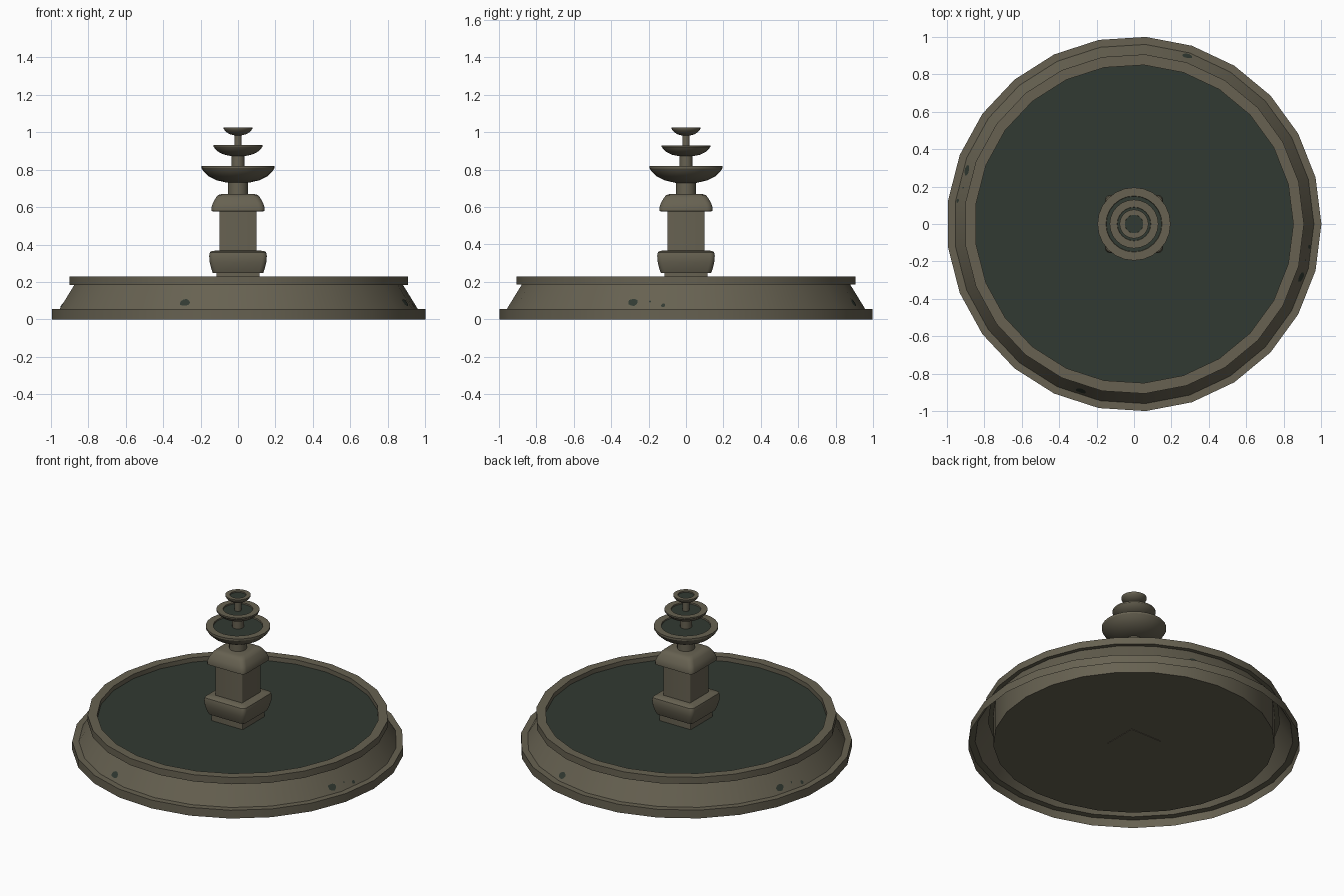
import bpy, bmesh, math, random

if "Cube" in bpy.data.objects:
    bpy.data.objects.remove(bpy.data.objects["Cube"])

random.seed(4)


def material(name, rgb):
    m = bpy.data.materials.new(name)
    m.diffuse_color = (*rgb, 1)
    m.use_nodes = True
    m.node_tree.nodes["Principled BSDF"].inputs["Base Color"].default_value = m.diffuse_color
    return m


STONE = material("weathered_stone", (0.135, 0.121, 0.083))
WATER = material("murky_green_water", (0.031, 0.042, 0.032))


def finish(name, bm, mat, smooth=30, normals=True):
    if normals:
        bmesh.ops.recalc_face_normals(bm, faces=bm.faces)
    me = bpy.data.meshes.new(name)
    bm.to_mesh(me)
    bm.free()
    me.materials.append(mat)
    ob = bpy.data.objects.new(name, me)
    bpy.context.collection.objects.link(ob)
    bpy.ops.object.select_all(action='DESELECT')
    ob.select_set(True)
    bpy.context.view_layer.objects.active = ob
    bpy.ops.object.shade_smooth_by_angle(angle=math.radians(smooth))
    return ob


def loft(name, rings, mat, cap_start=True, cap_end=True, smooth=30):
    bm = bmesh.new()
    loops = [[bm.verts.new(p) for p in r] for r in rings]
    n = len(loops[0])
    for a, b in zip(loops, loops[1:]):
        for i in range(n):
            j = (i + 1) % n
            bm.faces.new((a[i], a[j], b[j], b[i]))
    if cap_start:
        bm.faces.new(loops[0][::-1])
    if cap_end:
        bm.faces.new(loops[-1])
    return finish(name, bm, mat, smooth)


def circle(r, z, n):
    return [(r * math.cos(2 * math.pi * i / n), r * math.sin(2 * math.pi * i / n), z)
            for i in range(n)]


def square(h, z, round_r):
    # square cross-section with rounded corners
    pts = []
    for q in range(4):
        cx = (h - round_r) * (1 if q in (0, 3) else -1)
        cy = (h - round_r) * (1 if q in (0, 1) else -1)
        for k in range(4):
            a = math.pi / 2 * (q + k / 3)
            pts.append((cx + round_r * math.cos(a), cy + round_r * math.sin(a), z))
    return pts


def lathe(name, profile, n, mat, **kw):
    return loft(name, [circle(r, z, n) for r, z in profile], mat, **kw)


def disc(name, r, z, n, mat):
    bm = bmesh.new()
    bm.faces.new([bm.verts.new(p) for p in circle(r, z, n)])
    return finish(name, bm, mat, normals=False)


# Basin: hollow 25-sided wall, open underneath between outer skin and floor
SIDES = 25
lathe("basin_wall", [(1.0, 0), (1.0, 0.055), (0.96, 0.055), (0.88, 0.185),
                     (0.907, 0.185), (0.907, 0.23), (0.85, 0.23), (0.85, 0.02)],
      SIDES, STONE, cap_start=False, cap_end=True)
disc("basin_water", 0.85, 0.2, SIDES, WATER)

# Pedestal: square base, bulged plinth, shaft and domed cap
def blocks(name, steps, round_r):
    return loft(name, [square(h, z, round_r) for h, z in steps], STONE, smooth=35)


blocks("pedestal_base", [(0.115, 0.017), (0.115, 0.25)], 0.003)
blocks("pedestal_plinth", [(0.134, 0.247), (0.142, 0.268), (0.151, 0.305), (0.154, 0.34),
                           (0.15, 0.358), (0.14, 0.366), (0.1, 0.368)], 0.025)
blocks("pedestal_shaft", [(0.1, 0.36), (0.1, 0.59)], 0.006)
blocks("pedestal_cap", [(0.132, 0.575), (0.142, 0.58), (0.142, 0.597), (0.134, 0.622),
                        (0.118, 0.65), (0.106, 0.664), (0.085, 0.67)], 0.03)


# Tiers: neck, bowl and its water
def tier(name, neck_r, z0, z1, rim_r, water_r, top, n=24):
    h = top - z1
    lathe(name + "_neck", [(neck_r, z0), (neck_r, z1 + 0.01)], n, STONE)
    lathe(name + "_bowl", [(neck_r * 1.1, z1), (rim_r * 0.58, z1 + 0.14 * h),
                           (rim_r * 0.8, z1 + 0.38 * h), (rim_r * 0.94, z1 + 0.66 * h),
                           (rim_r, z1 + 0.86 * h), (rim_r, top), (water_r, top),
                           (water_r * 0.97, top - 0.02)], n, STONE)
    disc(name + "_water", water_r, top - 0.008, n, WATER)


tier("lower", 0.053, 0.665, 0.73, 0.195, 0.15, 0.82)
tier("middle", 0.035, 0.80, 0.872, 0.13, 0.09, 0.93)
tier("upper", 0.02, 0.91, 0.983, 0.077, 0.049, 1.025)


# Moss patches: thin plates following the sloping basin wall
def wall_point(deg, z, lift=0.003):
    step = 360 / SIDES
    off = deg % step - step / 2
    r = 0.96 - 0.08 * (z - 0.055) / 0.13
    r = r * math.cos(math.radians(step / 2)) / math.cos(math.radians(off)) + lift
    a = math.radians(deg)
    return (r * math.cos(a), r * math.sin(a), z)


def moss(name, deg, z, w, h):
    bm = bmesh.new()
    mid = bm.verts.new(wall_point(deg, z))
    rim = []
    for i in range(10):
        a = 2 * math.pi * i / 10
        k = random.uniform(0.8, 1.1)
        rim.append(bm.verts.new(wall_point(deg + math.degrees(w * k * math.cos(a) / 0.93),
                                           z + h * k * math.sin(a))))
    for i in range(10):
        bm.faces.new((mid, rim[i], rim[(i + 1) % 10]))
    finish(name, bm, WATER, normals=False)


for i, base in enumerate((72.5, 162.3, 252.3, 342.4)):
    moss(f"moss_patch_{i + 1}", base, 0.09, 0.03, 0.02)
    if i % 2:
        moss(f"moss_fleck_a_{i + 1}", base + 5.7, 0.094, 0.005, 0.006)
        moss(f"moss_fleck_b_{i + 1}", base + 10.2, 0.076, 0.012, 0.01)
